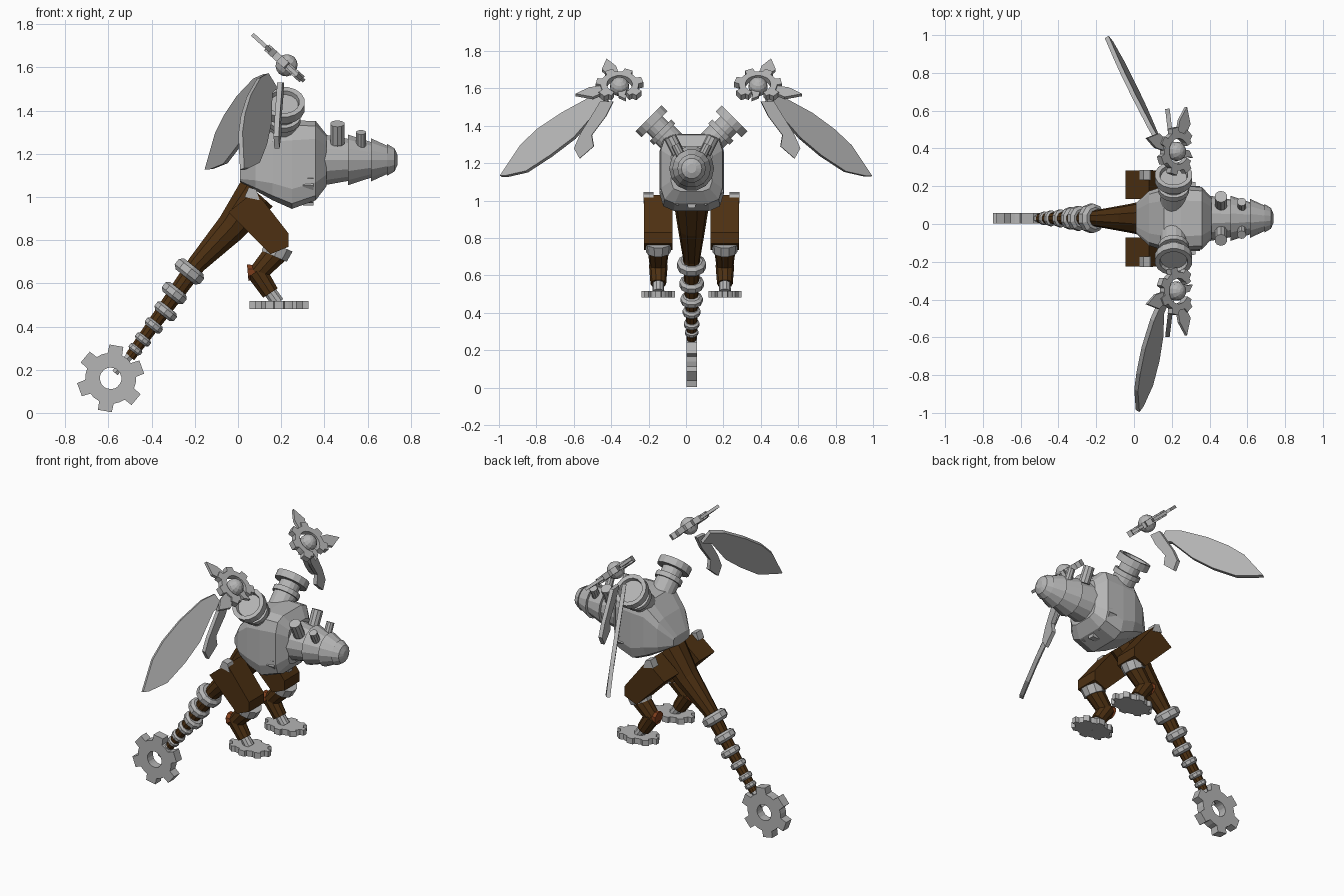
import bpy, bmesh, math
from mathutils import Vector as V

if "Cube" in bpy.data.objects:
    bpy.data.objects.remove(bpy.data.objects["Cube"])

CY = 0.03  # mirror plane of the body


def material(name, rgb):
    m = bpy.data.materials.new(name)
    m.diffuse_color = (*rgb, 1)
    m.use_nodes = True
    m.node_tree.nodes["Principled BSDF"].inputs["Base Color"].default_value = m.diffuse_color
    return m


STEEL = material("steel grey", (0.46, 0.46, 0.46))
BROWN = material("dark brown", (0.075, 0.03, 0.006))
RUST = material("rust orange", (0.22, 0.05, 0.012))


def finish(name, bm, mat):
    bmesh.ops.recalc_face_normals(bm, faces=bm.faces)
    me = bpy.data.meshes.new(name)
    bm.to_mesh(me)
    bm.free()
    me.materials.append(mat)
    ob = bpy.data.objects.new(name, me)
    bpy.context.collection.objects.link(ob)
    return ob


def loft(name, rings, mat, closed=False):
    """Skin a list of equal point rings; cap the ends unless closed."""
    bm = bmesh.new()
    vs = [[bm.verts.new(p) for p in r] for r in rings]
    n = len(vs[0])
    pairs = list(zip(vs, vs[1:])) + ([(vs[-1], vs[0])] if closed else [])
    for a, b in pairs:
        for i in range(n):
            j = (i + 1) % n
            bm.faces.new((a[i], a[j], b[j], b[i]))
    if not closed:
        bm.faces.new(vs[0])
        bm.faces.new(vs[-1])
    return finish(name, bm, mat)


def circle(c, axis, r, n):
    axis = V(axis).normalized()
    u = axis.cross(V((0, 1, 0)) if abs(axis.y) < 0.9 else V((1, 0, 0))).normalized()
    w = axis.cross(u)
    return [V(c) + r * (math.cos(a) * u + math.sin(a) * w)
            for a in (2 * math.pi * (i + 0.5) / n for i in range(n))]


def lathe(name, base, axis, profile, mat, n=12):
    """Revolve (distance, radius) pairs about an axis."""
    d = V(axis).normalized()
    return loft(name, [circle(V(base) + d * s, d, max(r, 0.002), n) for s, r in profile], mat)


def rod(name, a, b, ra, rb, mat, n=10):
    a, b = V(a), V(b)
    return lathe(name, a, b - a, [(0, ra), ((b - a).length, rb)], mat, n)


def plate(name, pts, thick, mat):
    """Prism from a flat outline, centred on it, with a thickness vector."""
    h = V(thick) / 2
    return loft(name, [[V(p) - h for p in pts], [V(p) + h for p in pts]], mat)


def gear(name, c, u, w, thick, ri, ro, rt, teeth, mat, start=0, span=360):
    """Toothed ring or toothed arc in the plane u, w."""
    c, u, w = V(c), V(u), V(w)
    h = u.cross(w).normalized() * thick / 2
    step = span / teeth
    rows = [((k + f) * step, r) for k in range(teeth)
            for f, r in ((0, ro), (0.22, ro), (0.3, rt), (0.7, rt), (0.78, ro))]
    if span < 360:
        rows.append((span, ro))
    rings = []
    for a, r in rows:
        a = math.radians(a + start)
        d = math.cos(a) * u + math.sin(a) * w
        rings.append([c + d * ri - h, c + d * r - h, c + d * r + h, c + d * ri + h])
    return loft(name, rings, mat, closed=span >= 360)


# Body: chamfered sections along x (x, half width, bottom, top)
sections = []
for x, hw, lo, hi in [(.01, .08, 1.07, 1.13), (.08, .145, 1.03, 1.24), (.16, .17, .985, 1.335),
                      (.25, .172, .945, 1.355), (.36, .165, .985, 1.352), (.41, .11, 1.05, 1.29)]:
    cz, hz = (lo + hi) / 2, (hi - lo) / 2
    corner = [(1, .55), (.88, .88), (.55, 1)]
    ring = corner + [(-a, b) for a, b in corner[::-1]]
    ring += [(-a, -b) for a, b in corner] + [(a, -b) for a, b in corner[::-1]]
    sections.append([(x, CY + a * hw, cz + b * hz) for a, b in ring])
loft("body", sections, STEEL)
gear("belly_collar", (.325, CY, 1.165), (0, 1, 0), (0, 0, 1), .05, .15, .185, .205, 5, STEEL, 205, 130)

# Snout of stacked flared segments, with bolts
lathe("snout", (.39, CY, 1.172), (1, 0, 0),
      [(0, .122), (.12, .1), (.12, .12), (.225, .085), (.225, .103), (.3, .068),
       (.3, .076), (.335, .055), (.348, .025)], STEEL, 14)
for s in (-1, 1):
    for x, y, z, r, l in ((.46, .07, 1.25, .034, .09), (.57, .055, 1.235, .024, .065)):
        rod("snout_bolt", (x, CY + s * y, z), (x, CY + s * (y + l * .5), z + l), r, r, STEEL, 10)

# Tail: tapered tube, rings, end rod and gear
path = [(V((.09, CY, 1.02)), .1), (V((-.03, CY, .86)), .075), (V((-.19, CY, .69)), .046),
        (V((-.34, CY, .48)), .036), (V((-.5, CY, .26)), .026)]
loft("tail", [circle(p, (.77, 0, .85), r, 10) for p, r in path], BROWN)
for x, z, r, h in ((-.225, .655, .078, .032), (-.295, .555, .066, .028), (-.335, .47, .06, .024),
                   (-.39, .405, .048, .02), (-.44, .34, .042, .018), (-.475, .295, .036, .016)):
    lathe("tail_ring", (x, CY, z), (.62, 0, .78),
          [(-h, r * .75), (-h * .5, r), (h * .5, r), (h, r * .75)], STEEL, 10)
rod("tail_rod", (-.47, CY, .3), (-.57, CY, .185), .022, .018, STEEL, 6)
gear("tail_gear", (-.59, CY, .16), (1, 0, 0), (0, 0, 1), .055, .05, .118, .157, 6, STEEL, 50)

for s in (-1, 1):
    side = "left" if s > 0 else "right"
    y = CY + s * .178

    # Leg
    thigh = [(-.045, .93), (.08, 1.03), (.235, .83), (.235, .77), (.15, .735)]
    plate(side + "_thigh", [(a, y, b) for a, b in thigh], (0, .152, 0), BROWN)
    trim = [(.03, 1.0), (.05, 1.045), (.085, 1.035), (.1, .985)]
    plate(side + "_hip_trim", [(a, y + s * .052, b) for a, b in trim], (0, .054, 0), STEEL)
    rod(side + "_knee_cuff", (.19, y, .775), (.168, y, .725), .072, .066, STEEL)
    rod(side + "_shin", (.175, y, .74), (.09, y, .645), .058, .045, BROWN)
    rod(side + "_heel_joint", (.045, y, .65), (.1, y, .655), .042, .028, RUST, 8)
    rod(side + "_ankle", (.085, y, .655), (.15, y, .555), .05, .042, BROWN)
    rod(side + "_ankle_pin", (.135, y, .58), (.185, y, .51), .03, .032, STEEL)
    gear(side + "_foot_gear", (.19, y, .5), (1, 0, 0), (0, .65, 0), .036, .002, .115, .138, 8, STEEL, -22.5)

    # Shoulder hub with dished flange
    lathe(side + "_shoulder_hub", (.21, CY + s * .11, 1.32), (0, s, 1),
          [(-.04, .07), (.05, .07), (.05, .082), (.08, .082), (.08, .062), (.125, .062),
           (.125, .1), (.17, .1), (.17, .075), (.15, .07), (.15, .002)], STEEL, 16)

    # Wing gear: tilted open ring, ball and spikes
    c = V((.225, .385 if s > 0 else -.355, 1.61))
    u, w, n = V((0, s, 0)), V((-.74, 0, .67)), V((.67, 0, .74))
    gear(side + "_wing_gear", c, u, w, .036, .068, .102, .128, 6, STEEL, -65, 305)
    lathe(side + "_wing_ball", c - n * .052, n,
          [(.052 - .052 * math.cos(math.pi * i / 8), .052 * math.sin(math.pi * i / 8)) for i in range(9)],
          STEEL, 12)
    for angle, length in ((72, .225), (-16, .245), (-108, .115)):
        a = math.radians(angle)
        d, e = math.cos(a) * u + math.sin(a) * w, math.cos(a) * w - math.sin(a) * u
        r0 = .08 if length > .2 else .045
        plate(side + "_wing_spike",
              [c + d * r0 - e * .025, c + d * (r0 + length) / 2 - e * .045 * (length > .2) - e * .005,
               c + d * length, c + d * (r0 + length) / 2 + e * .03, c + d * r0 + e * .025],
              n * .018, STEEL)

    # Long blade and short feather, each lying in x = a + b*y + c*z
    k = (.625, -.6, -.15) if s > 0 else (1.088, -.557, -.453)
    blade = [(.42, 1.5), (.44, 1.57), (.52, 1.55), (.67, 1.468), (.79, 1.38), (.88, 1.295),
             (1.0, 1.13), (.96, 1.13), (.85, 1.155), (.72, 1.24), (.607, 1.335), (.48, 1.48)]
    feather = [(.40, 1.53), (.47, 1.53), (.50, 1.48), (.575, 1.36), (.61, 1.28), (.58, 1.225),
               (.505, 1.29), (.515, 1.35), (.44, 1.45)]
    for part, outline, (a, b, d) in (("_wing_blade", blade, k), ("_wing_feather", feather, (.25, -.12, 0))):
        nrm = V((1, -b * s, -d)).normalized()
        shift = 0 if s > 0 else .012
        plate(side + part, [(a + b * p + d * q, s * min(p, .99) + shift * (p < .7), q) for p, q in outline],
              nrm * .024, STEEL)
